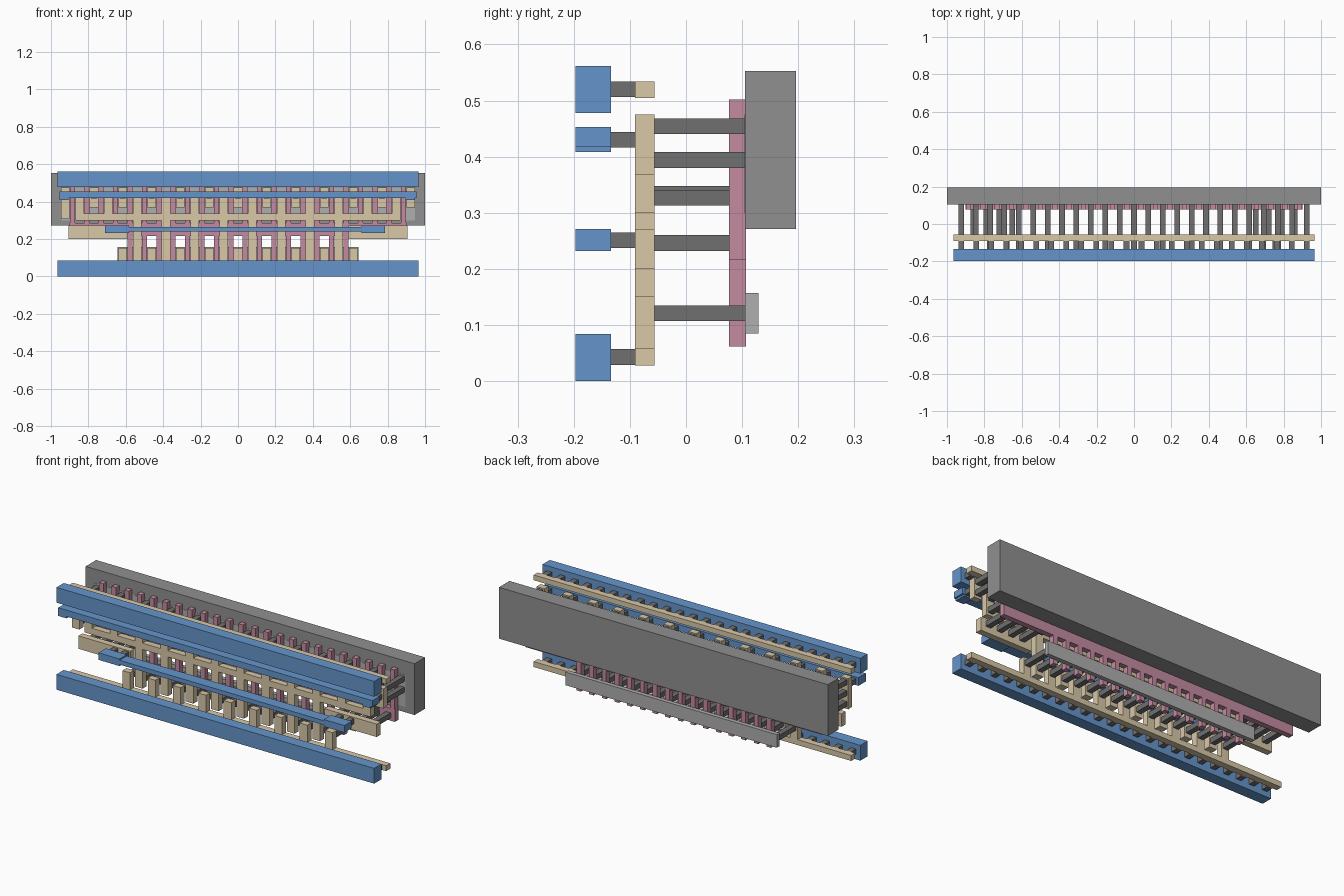
import bpy, bmesh

if "Cube" in bpy.data.objects:
    bpy.data.objects.remove(bpy.data.objects["Cube"])

P = 0.077          # gate pitch
C = 0.015          # contact half size


def mat(name, rgb):
    m = bpy.data.materials.new(name)
    m.diffuse_color = (*rgb, 1)
    m.use_nodes = True
    m.node_tree.nodes["Principled BSDF"].inputs["Base Color"].default_value = m.diffuse_color
    return m


BLUE = mat("blue_metal", (0.13, 0.30, 0.60))
TAN = mat("tan_interconnect", (0.69, 0.58, 0.39))
PINK = mat("pink_gate", (0.55, 0.26, 0.35))
DARK = mat("dark_contact", (0.16, 0.16, 0.16))
GREY = mat("grey_well", (0.28, 0.28, 0.28))
LIGHT = mat("light_diffusion", (0.43, 0.43, 0.43))


def layer(name, material, y0, y1, rects):
    """One object of flat-faced boxes: rects are (x0, x1, z0, z1)."""
    bm = bmesh.new()
    for x0, x1, z0, z1 in rects:
        v = bmesh.ops.create_cube(bm, size=1)["verts"]
        bmesh.ops.scale(bm, vec=(x1 - x0, y1 - y0, z1 - z0), verts=v)
        bmesh.ops.translate(bm, vec=((x0 + x1) / 2, (y0 + y1) / 2, (z0 + z1) / 2), verts=v)
    me = bpy.data.meshes.new(name)
    bm.to_mesh(me)
    bm.free()
    me.materials.append(material)
    ob = bpy.data.objects.new(name, me)
    bpy.context.collection.objects.link(ob)


def bar(x, w, z0, z1):
    return (x - w / 2, x + w / 2, z0, z1)


def dot(x, z):
    return (x - C, x + C, z - C + 0.001, z + C - 0.001)


# Column positions
src_x = [(j - 12) * P for j in range(0, 25, 2)]     # upper supply columns
out_x = [(j - 12) * P for j in range(1, 25, 2)]     # upper output columns
gnd_x = [(j - 8) * P for j in range(0, 17, 2)]      # lower ground columns
low_x = [(j - 8) * P for j in range(1, 17, 2)]      # lower output columns
rail_x = [(i - 11.5) * 0.0804 for i in range(24)]
pad_x = [s * x for s in (-1, 1) for x in (0.65, 0.72, 0.79, 0.86)]

# Well and diffusion slabs at the back
layer("well_slab", GREY, 0.105, 0.196, [(-1, 1, 0.271, 0.553)])
layer("upper_diffusion", LIGHT, 0.104, 0.12, [(-0.945, 0.945, 0.30, 0.475)])
layer("lower_diffusion", LIGHT, 0.105, 0.129, [(-0.643, 0.643, 0.085, 0.157)])

# Gate comb: 24 upper teeth, 16 continue downwards, joined by a bar
gates = [bar((i - 11.5) * P, 0.027, 0.062 if 4 <= i < 20 else 0.22, 0.502) for i in range(24)]
layer("gate_comb", PINK, 0.077, 0.107, gates + [(-0.9, 0.9, 0.217, 0.285)])

# Long contacts
deep = [dot(x, z) for x in src_x for z in (0.394, 0.454)]
deep += [dot(x, z) for x in out_x for z in (0.327, 0.394)]
deep += [dot(x, 0.121) for x in gnd_x + low_x] + [dot(src_x[0], 0.334)]
deep += [dot(x, 0.246) for x in pad_x]
layer("long_contacts", DARK, -0.056, 0.1052, deep)

# Tan interconnect
W = 0.046
layer("supply_straps", TAN, -0.091, -0.056,
      [bar(x, W, 0.307 if x == src_x[0] else 0.367, 0.475) for x in src_x])
layer("output_comb", TAN, -0.091, -0.056,
      [(out_x[0] - W / 2, out_x[-1] + W / 2, 0.30, 0.335)]
      + [bar(x, W, 0.32, 0.425) for x in out_x] + [bar(x, W, 0.085, 0.32) for x in low_x])
layer("input_pads", TAN, -0.091, -0.056, [(-0.907, -0.59, 0.2, 0.271), (0.59, 0.907, 0.2, 0.271)])
layer("ground_comb", TAN, -0.091, -0.056,
      [(-0.965, 0.965, 0.028, 0.058)] + [bar(x, W, 0.04, 0.152) for x in gnd_x])
layer("top_strip", TAN, -0.091, -0.056, [(-0.965, 0.965, 0.505, 0.534)])

# Short contacts
layer("short_contacts", DARK, -0.134, -0.091,
      [dot(x, z) for x in rail_x for z in (0.043, 0.52)] + [dot(x, 0.43) for x in src_x]
      + [dot(x, 0.251) for x in (-0.68, -0.615, 0.69, 0.755)])

# Blue rails at the front
layer("bottom_rail", BLUE, -0.197, -0.134, [(-0.966, 0.966, 0, 0.084)])
layer("top_rail", BLUE, -0.197, -0.134, [(-0.966, 0.966, 0.478, 0.562)])
layer("second_rail", BLUE, -0.197, -0.134,
      [(-0.955, 0.955, 0.418, 0.453), (-0.955, -0.905, 0.408, 0.43), (0.895, 0.945, 0.408, 0.43)])
layer("input_strap", BLUE, -0.197, -0.134,
      [(-0.71, 0.785, 0.24, 0.264), (-0.71, -0.582, 0.232, 0.271), (0.66, 0.785, 0.232, 0.271)])
